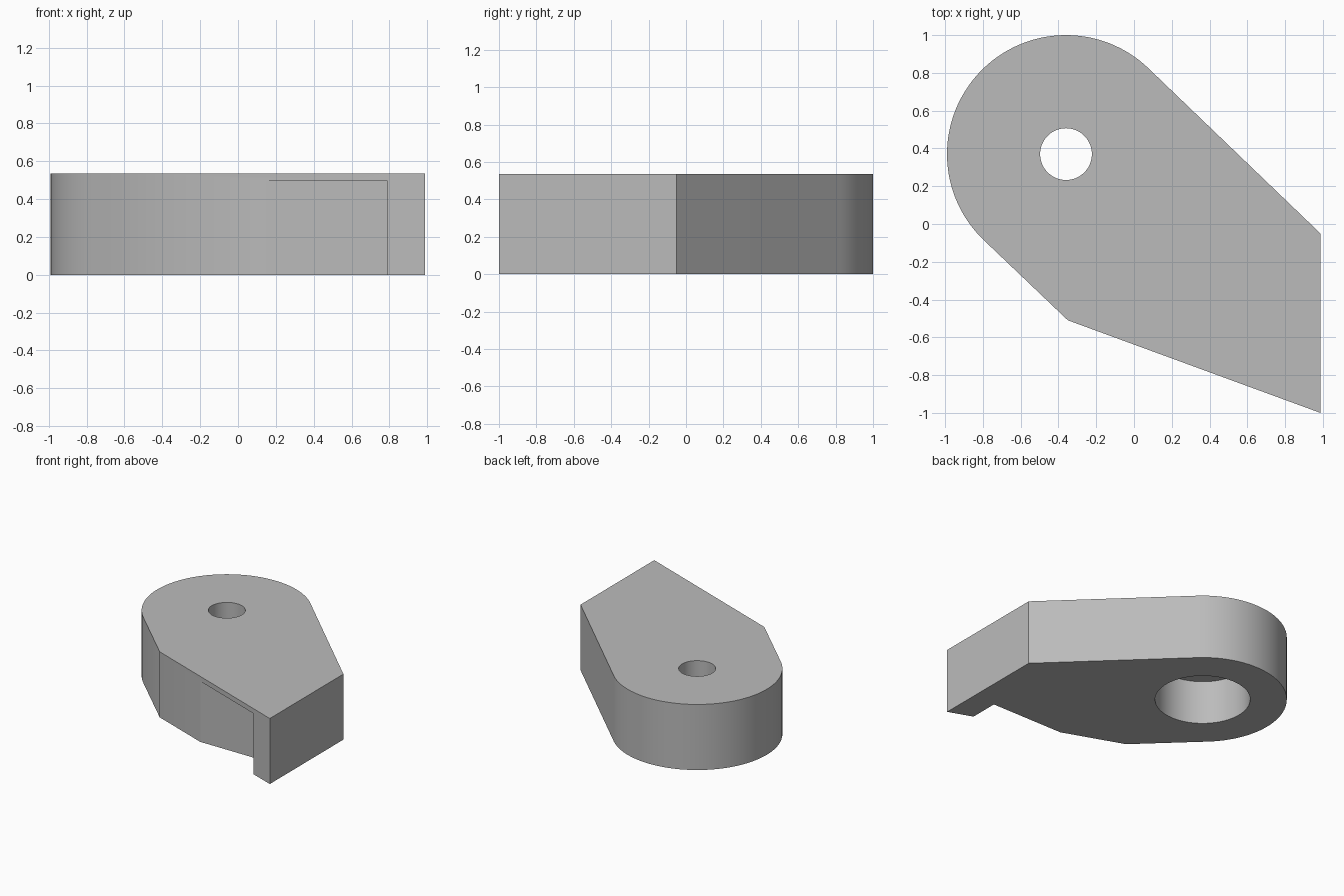
import bpy
import bmesh
from math import acos, atan2, cos, hypot, sin, tau

if "Cube" in bpy.data.objects:
    bpy.data.objects.remove(bpy.data.objects["Cube"], do_unlink=True)

HEIGHT = 0.535
CENTRE = (-0.36, 0.37)
ROUND_RADIUS = 0.63

grey = bpy.data.materials.new("plain grey")
grey.use_nodes = True
colour = (0.5, 0.5, 0.5, 1)
grey.diffuse_color = colour
grey.node_tree.nodes["Principled BSDF"].inputs["Base Color"].default_value = colour


def prism(name, outline, bottom, top):
    """Extrude a flat counter-clockwise outline between two heights."""
    bm = bmesh.new()
    face = bm.faces.new([bm.verts.new((x, y, bottom)) for x, y in outline])
    side = bmesh.ops.extrude_face_region(bm, geom=[face])
    verts = [v for v in side["geom"] if isinstance(v, bmesh.types.BMVert)]
    bmesh.ops.translate(bm, verts=verts, vec=(0, 0, top - bottom))
    bmesh.ops.recalc_face_normals(bm, faces=bm.faces)
    mesh = bpy.data.meshes.new(name)
    bm.to_mesh(mesh)
    bm.free()
    mesh.materials.append(grey)
    obj = bpy.data.objects.new(name, mesh)
    bpy.context.collection.objects.link(obj)
    return obj


def arc(radius, start, end, steps):
    return [(CENTRE[0] + radius * cos(start + (end - start) * i / steps),
             CENTRE[1] + radius * sin(start + (end - start) * i / steps))
            for i in range(steps + 1)]


def tangent_angle(point, side):
    """Angle on the round end where a line from the point touches it."""
    dx, dy = point[0] - CENTRE[0], point[1] - CENTRE[1]
    return atan2(dy, dx) + side * acos(ROUND_RADIUS / hypot(dx, dy))


# Plate: round end running tangentially into the angled foot
back_corner, front_corner, bend = (0.987, -0.05), (0.987, -1.0), (-0.35, -0.51)
start = tangent_angle(back_corner, 1)
end = tangent_angle(bend, -1) + tau
outline = arc(ROUND_RADIUS, start, end, 64) + [bend, front_corner, back_corner]
plate = prism("lever_plate", outline, 0, HEIGHT)

# Cutters: through hole, wide bore from below, notch under the sloping front
cutters = [
    prism("hole_cutter", arc(0.137, 0, tau, 64)[:-1], -0.1, HEIGHT + 0.1),
    prism("bore_cutter", arc(0.356, 0, tau, 64)[:-1], -0.1, 0.36),
    prism("notch_cutter", [(0.145, -0.69), (0.145, -1.1), (0.79, -1.1), (0.79, -0.69)],
          -0.1, 0.495),
]
bpy.context.view_layer.objects.active = plate
plate.select_set(True)
for cutter in cutters:
    cut = plate.modifiers.new(cutter.name, "BOOLEAN")
    cut.operation = "DIFFERENCE"
    cut.solver = "EXACT"
    cut.object = cutter
    bpy.ops.object.modifier_apply(modifier=cut.name)
for cutter in cutters:
    bpy.data.objects.remove(cutter, do_unlink=True)

bpy.ops.object.shade_smooth_by_angle(angle=0.5)
